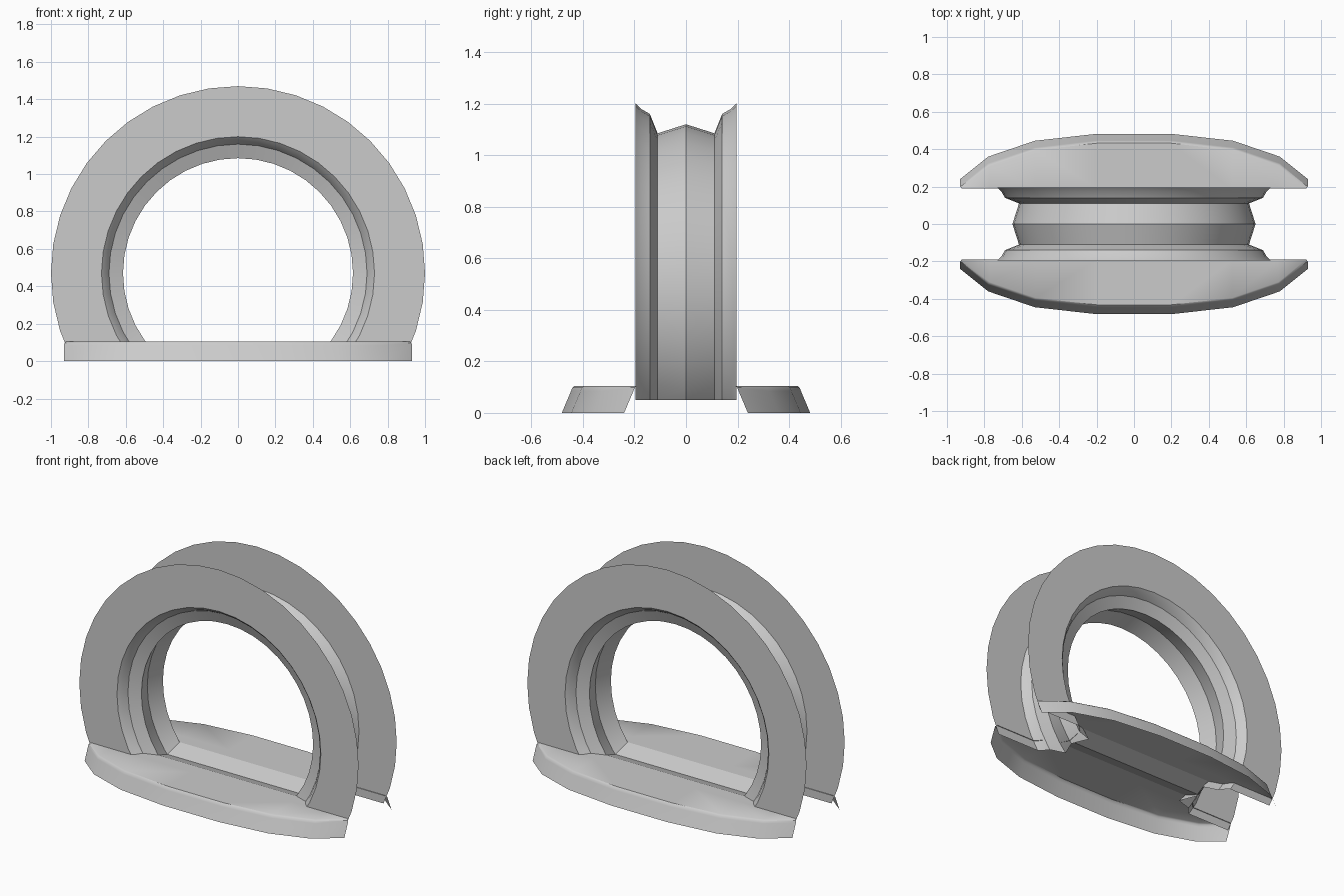
import bpy, bmesh, math

if "Cube" in bpy.data.objects:
    bpy.data.objects.remove(bpy.data.objects["Cube"])

CENTRE_Z = 0.47   # height of the ring centre
CUT_Z = 0.05      # ring is cut off flat here
TOP = 0.105       # top of the feet


def finish(name, bm, angle=35):
    bmesh.ops.remove_doubles(bm, verts=bm.verts, dist=1e-5)
    bmesh.ops.recalc_face_normals(bm, faces=bm.faces)
    mesh = bpy.data.meshes.new(name)
    bm.to_mesh(mesh)
    bm.free()
    obj = bpy.data.objects.new(name, mesh)
    bpy.context.collection.objects.link(obj)
    bpy.ops.object.select_all(action='DESELECT')
    obj.select_set(True)
    bpy.context.view_layer.objects.active = obj
    bpy.ops.object.shade_smooth_by_angle(angle=math.radians(angle))
    return obj


def skin(bm, rows, closed=False):
    """Join rows of points with quads."""
    grid = [[bm.verts.new(p) for p in row] for row in rows]
    for a, b in zip(grid, grid[1:]):
        n = len(a)
        for i in range(n if closed else n - 1):
            j = (i + 1) % n
            bm.faces.new((a[i], a[j], b[j], b[i]))


# Arch: two flat side discs joined by a moulded inner channel, open outside
half = [(1.0, 0.195), (0.73, 0.195), (0.71, 0.175), (0.69, 0.14),
        (0.615, 0.11), (0.65, 0.0)]
profile = half + [(r, -y) for r, y in reversed(half[:-1])]
SEG = 40
bm = bmesh.new()
skin(bm, [[(r * math.sin(2 * math.pi * i / SEG), y,
            CENTRE_Z + r * math.cos(2 * math.pi * i / SEG)) for i in range(SEG)]
          for r, y in profile], closed=True)
bmesh.ops.bisect_plane(bm, geom=bm.verts[:] + bm.edges[:] + bm.faces[:],
                       plane_co=(0, 0, CUT_Z), plane_no=(0, 0, -1), clear_outer=True)
finish("arch_ring", bm)

# Feet: curved sloping outer wall with a rounded rim and flat top, open below
plan = [(0.93, 0.24), (0.78, 0.36), (0.53, 0.445), (0.2, 0.482)]
plan = [(-x, y) for x, y in plan] + plan[::-1]
for name, side in (("front_foot", -1), ("back_foot", 1)):
    bm = bmesh.new()
    rows = [[(x * k, side * (y - inset), z) for x, y in plan]
            for inset, z, k in ((0, 0, 1), (0.036, 0.085, 1),
                                (0.041, 0.098, 0.998), (0.05, TOP, 0.99))]
    rows.append([(x * 0.99, side * 0.19, TOP) for x, y in plan])
    skin(bm, rows)
    finish(name, bm)

# Floor strip between the feet with a shallow central groove
strip = [(0.19, 0.63, TOP), (0.14, 0.58, TOP), (0.11, 0.495, TOP), (0.0, 0.51, 0.065)]
strip += [(-y, w, z) for y, w, z in reversed(strip[:-1])]
bm = bmesh.new()
skin(bm, [[(-w, y, z), (w, y, z)] for y, w, z in strip])
finish("floor_strip", bm, 10)
